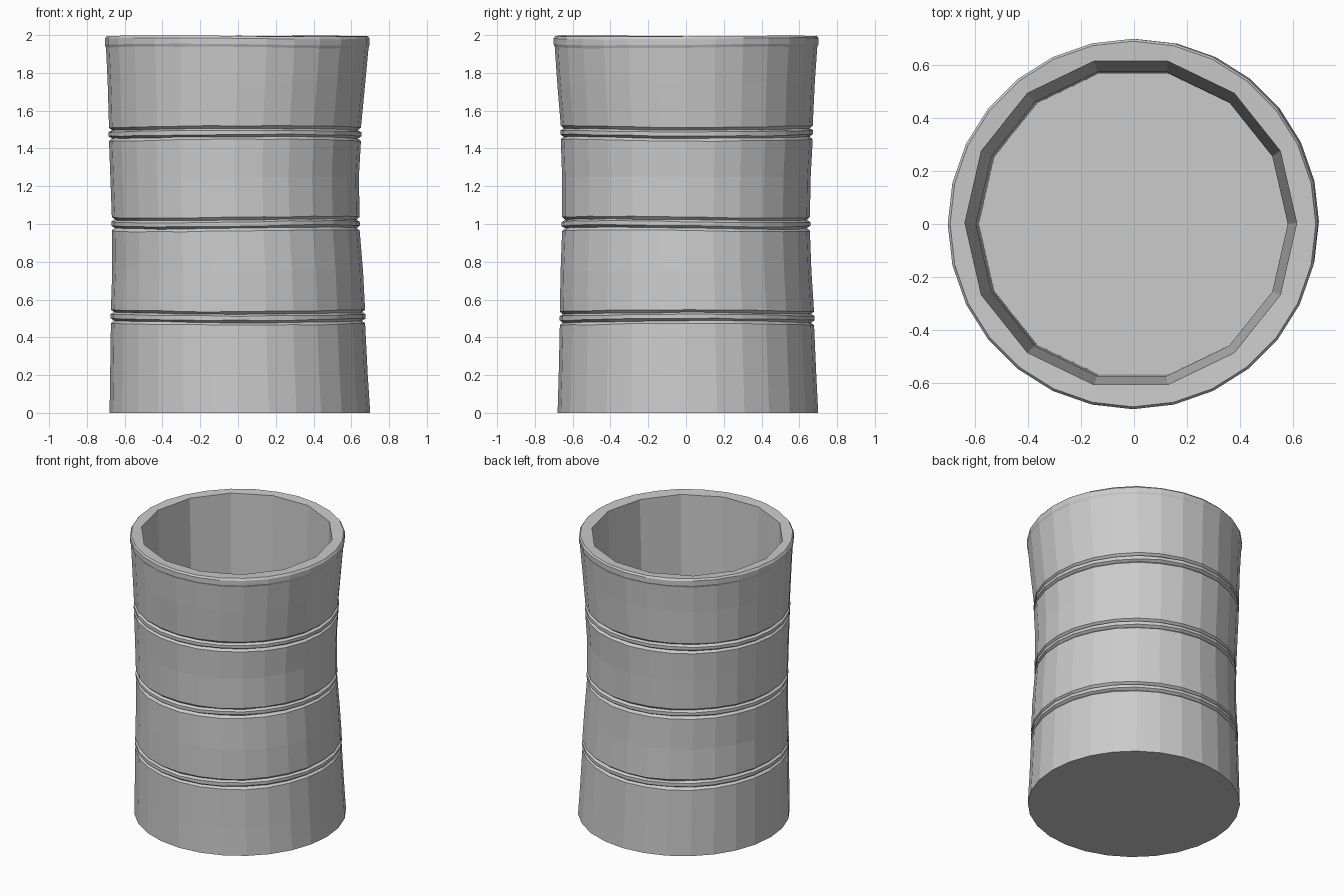
import bpy, bmesh, math, random

if "Cube" in bpy.data.objects:
    bpy.data.objects.remove(bpy.data.objects["Cube"])

random.seed(4)
SIDES = 28
bm = bmesh.new()


def ring(z, r, cx=0.0, cy=0.0, facet=False, wobble=0.0):
    """Ring of vertices; facet=True flattens it to half as many sides."""
    verts = []
    for i in range(SIDES):
        a = 2 * math.pi * i / SIDES
        rr = r * math.cos(2 * math.pi / SIDES) if facet and i % 2 else r
        dz = wobble * math.sin(2 * a + 3 * z) + random.uniform(-wobble, wobble) * 0.4
        verts.append(bm.verts.new((cx + rr * math.cos(a), cy + rr * math.sin(a), z + dz)))
    return verts


def band(z, r, cx, cy):
    """Double groove with a raised bead between."""
    return [ring(z + dz, r + dr, cx, cy, wobble=0.005) for dz, dr in
            ((-0.036, 0.0), (-0.022, -0.016), (-0.01, 0.002),
             (0.012, 0.002), (0.022, -0.016), (0.036, 0.0))]


# Outer wall, slightly waisted and hand-made in its centring
rings = [ring(0, 0.69, 0.01, 0.01), ring(0.2, 0.682, 0.005, 0.008)]
rings += band(0.505, 0.673, 0.0, 0.005)
rings += [ring(0.75, 0.664, -0.002, 0.0)]
rings += band(1.0, 0.656, -0.012, 0.0)
rings += [ring(1.25, 0.658, -0.018, 0.002)]
rings += band(1.48, 0.667, -0.016, 0.004)
rings += [ring(1.75, 0.682, -0.008, 0.0)]

# Rim with a fine lip line
rings += [ring(1.935, 0.695, -0.004, 0, wobble=0.004),
          ring(1.95, 0.701, -0.004, 0, wobble=0.004),
          ring(1.982, 0.701, -0.004, 0, wobble=0.004),
          ring(1.995, 0.692, -0.004, 0, wobble=0.003)]

# Inner wall with coarser facets, down to the floor
rings += [ring(1.99, 0.628, -0.012, 0.004, True, 0.003),
          ring(1.0, 0.59, -0.008, 0.0, True),
          ring(0.1, 0.585, -0.002, 0.0, True)]

for lower, upper in zip(rings, rings[1:]):
    for i in range(SIDES):
        j = (i + 1) % SIDES
        bm.faces.new((lower[i], lower[j], upper[j], upper[i]))

# Base and inside floor
bm.faces.new(rings[0][::-1])
bm.faces.new(rings[-1])
bmesh.ops.recalc_face_normals(bm, faces=bm.faces)

mesh = bpy.data.meshes.new("banded_cup")
bm.to_mesh(mesh)
bm.free()
cup = bpy.data.objects.new("banded_cup", mesh)
bpy.context.collection.objects.link(cup)
